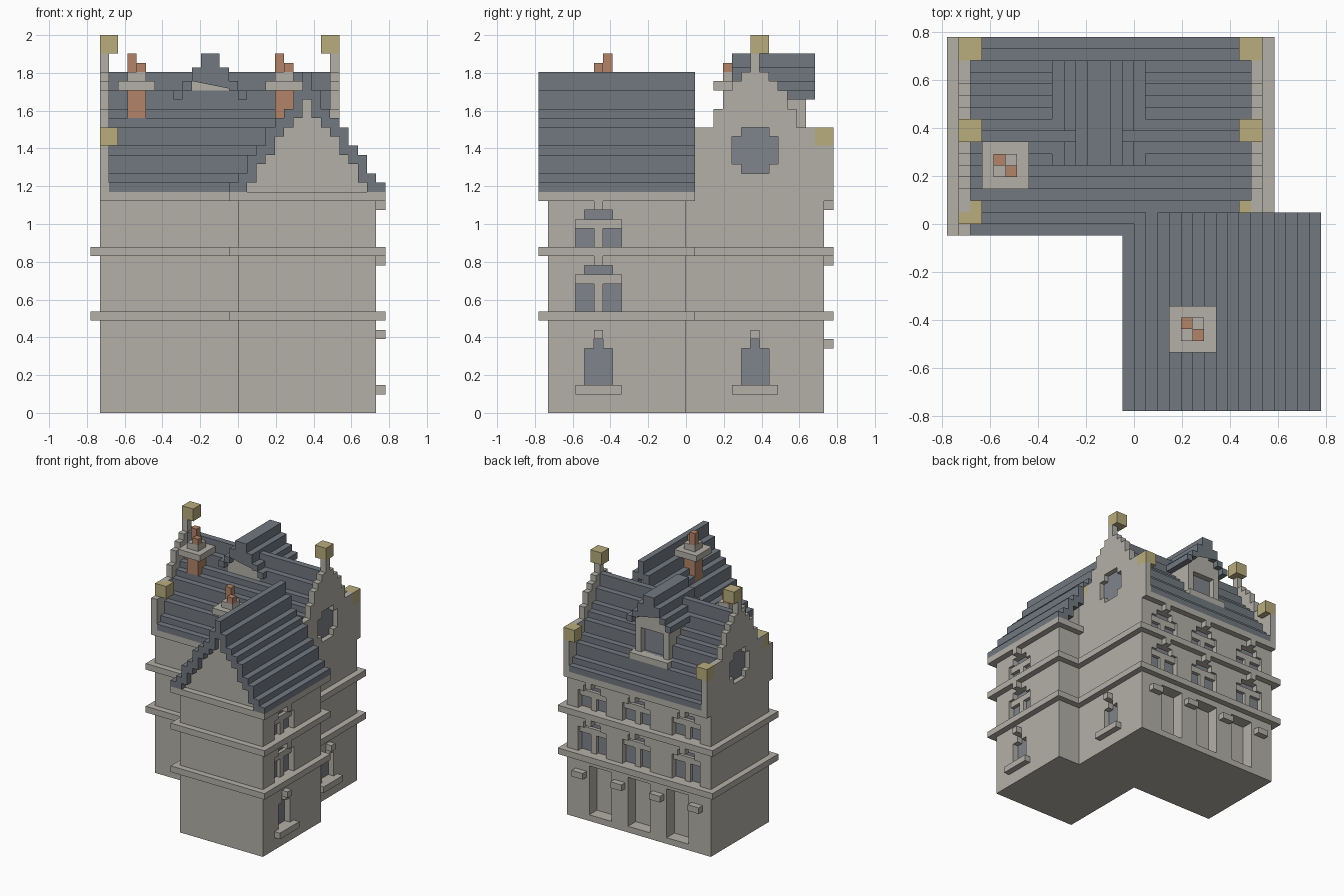
import bpy, bmesh

if "Cube" in bpy.data.objects:
    bpy.data.objects.remove(bpy.data.objects["Cube"])

V = 2 / 41  # one block; all sizes below are in blocks


def material(name, col):
    m = bpy.data.materials.new(name)
    m.diffuse_color = (*col, 1)
    m.use_nodes = True
    m.node_tree.nodes["Principled BSDF"].inputs["Base Color"].default_value = m.diffuse_color
    return m


STONE = material("pale stone", (0.456, 0.434, 0.386))
SLATE = material("slate", (0.168, 0.188, 0.216))
GLASS = material("window glass", (0.216, 0.231, 0.258))
GOLD = material("gold", (0.485, 0.413, 0.205))
BRICK = material("brick", (0.445, 0.231, 0.141))


def prism(name, pts, axis, a, b, mat):
    """Extrude a 2D outline along an axis from a to b."""
    place = {"x": lambda u, v, w: (w, u, v),
             "y": lambda u, v, w: (u, w, v),
             "z": lambda u, v, w: (u, v, w)}[axis]
    bm = bmesh.new()
    lo = [bm.verts.new([c * V for c in place(u, v, a)]) for u, v in pts]
    hi = [bm.verts.new([c * V for c in place(u, v, b)]) for u, v in pts]
    bm.faces.new(lo)
    bm.faces.new(hi)
    n = len(pts)
    for i in range(n):
        j = (i + 1) % n
        bm.faces.new((lo[i], lo[j], hi[j], hi[i]))
    bmesh.ops.recalc_face_normals(bm, faces=bm.faces)
    me = bpy.data.meshes.new(name)
    bm.to_mesh(me)
    bm.free()
    me.materials.append(mat)
    ob = bpy.data.objects.new(name, me)
    bpy.context.collection.objects.link(ob)
    return ob


def rect(u0, u1, v0, v1):
    return [(u0, v0), (u1, v0), (u1, v1), (u0, v1)]


def box(name, x0, x1, y0, y1, z0, z1, mat):
    return prism(name, rect(x0, x1, y0, y1), "z", z0, z1, mat)


def stepped(c, half, tops, base):
    """Symmetrical stepped gable outline, half width shrinking per step."""
    left, z = [], base
    for h, t in zip(half, tops):
        left += [(c - h, z), (c - h, t)]
        z = t
    return left + [(2 * c - u, v) for u, v in reversed(left)]


def cut(ob, cutters):
    """Cut openings and bake the result."""
    for c in cutters:
        m = ob.modifiers.new("opening", "BOOLEAN")
        m.operation, m.solver, m.object = "DIFFERENCE", "EXACT", c
        c.hide_render = True
    bpy.context.view_layer.update()
    dg = bpy.context.evaluated_depsgraph_get()
    me = bpy.data.meshes.new_from_object(ob.evaluated_get(dg))
    ob.modifiers.clear()
    ob.data = me
    for c in cutters:
        bpy.data.objects.remove(c)


# Walls: L-shaped block with string courses
walls = prism("walls", [(-15, 0), (0, 0), (0, -15), (15, -15), (15, 0),
                        (11, 0), (11, 15), (-15, 15)], "z", 0, 24, STONE)
COURSE = [(-16, -1), (-1, -1), (-1, -16), (16, -16), (16, 1),
          (12, 1), (12, 16), (-16, 16)]
for z in (10, 17):
    prism("string_course", COURSE, "z", z, z + 1, STONE)
prism("wing_cornice", rect(-1, 16, -16, 1), "z", 23, 24, STONE)
for y in (-1, 15):
    box("main_cornice", -14, 10, y, y + 1, 23, 24, STONE)

openings = []


def upper_window(axis, face, c, z, h):
    """Two-light window with a stepped head and a projecting keystone."""
    head = [(c - 2.5, z), (c + 2.5, z), (c + 2.5, z + h), (c + 1.5, z + h),
            (c + 1.5, z + h + 1), (c - 1.5, z + h + 1), (c - 1.5, z + h),
            (c - 2.5, z + h)]
    openings.append(prism("cutter", head, axis, face - 1, face + 1, STONE))
    prism("window_glass", head, axis, face - 1.2, face - 0.95, GLASS)
    tee = [(c - .5, z), (c + .5, z), (c + .5, z + h - 1), (c + 2.5, z + h - 1),
           (c + 2.5, z + h), (c - 2.5, z + h), (c - 2.5, z + h - 1),
           (c - .5, z + h - 1)]
    prism("window_mullion", tee, axis, face - 1, face - 0.4, STONE)
    prism("keystone", rect(c - .5, c + .5, z + h + 1, z + h + 2), axis,
          face - 0.5, face + 1, STONE)


def ground_window(face, c):
    outline = stepped(c, (1.5, .5), (7, 8), 3)
    openings.append(prism("cutter", outline, "x", face - 1, face + 1, STONE))
    prism("window_glass", outline, "x", face - 1.2, face - 0.95, GLASS)
    prism("keystone", rect(c - .5, c + .5, 8, 9), "x", face - .5, face + 1, STONE)
    prism("window_sill", rect(c - 2.5, c + 2.5, 2, 3), "x", face - .5, face + 1, STONE)


ground_window(15, -9.5)
ground_window(11, 7.5)
for z, h in ((11, 4), (18, 3)):
    upper_window("x", 15, -9.5, z, h)
    for x in (6.5, -1.5, -10.5):
        upper_window("y", 15, x, z, h)

# Ground-floor niches and corbels at the back
for x in (5, -2, -9):
    openings.append(box("cutter", x - 2, x + 2, 13, 16, 1, 9, STONE))
for x in (8.5, 1.5, -5.5, -12.5):
    box("corbel", x - 1, x + 1, 14.5, 16, 7, 8, STONE)
cut(walls, openings)

# Main and wing roofs, stepped courses
HALF = [8.5 - i for i in range(9)]
TOPS = [25, 26, 28, 29, 31, 32, 33, 35, 37]
OUTER = stepped(7.5, HALF, TOPS, 24)
INNER = stepped(7.5, HALF[2:], [t - 1 for t in TOPS[1:-1]], 24)
prism("main_roof", OUTER, "x", -14, 10, SLATE)
prism("wing_roof", OUTER + INNER[::-1], "y", -16, 1, SLATE)
prism("wing_gable", INNER, "y", -15, 0, STONE)

# Stepped end gables with round-ish windows and gold finials
GABLE = stepped(7.5, (8.5, 6.5, 4.5, 3.5, 2.5, 1.5, .5),
                (29, 31, 33, 35, 36, 37, 39), 23)
OCULUS = [(6, 26), (9, 26), (9, 27), (10, 27), (10, 30), (9, 30),
          (9, 31), (6, 31), (6, 30), (5, 30), (5, 27), (6, 27)]
for x0, fx in ((-15, -15), (10, 9)):
    gable = prism("end_gable", GABLE, "x", x0, x0 + 1, STONE)
    cut(gable, [prism("cutter", OCULUS, "x", x0 - 1, x0 + 2, STONE)])
    g = x0 + (0.8 if x0 < 0 else 0)
    prism("oculus_glass", OCULUS, "x", g, g + 0.2, GLASS)
    for y, z in ((0, 29), (7, 39), (14, 29)):
        box("finial", fx, fx + 2, y, y + 2, z, z + 2, GOLD)

# Dormer
dormer = prism("dormer_wall", stepped(-3, (3, 2, 1), (35, 36, 37), 28),
               "y", 6, 13, STONE)
cut(dormer, [box("cutter", -5, -1, 12, 14, 29, 33, STONE)])
box("dormer_glass", -5, -1, 11.9, 12.05, 29, 33, GLASS)
box("dormer_sill", -6.5, 0.5, 12.5, 14, 28, 29, STONE)
prism("dormer_roof",
      stepped(-3, (4, 3, 2, 1), (35, 36, 37.5, 39), 34)
      + stepped(-3, (3, 2, 1), (35, 36, 37), 34)[::-1], "y", 5, 14, SLATE)

# Chimneys with cap, block and two pots
for x, y in ((-12, 4), (4, -10)):
    box("chimney_stack", x, x + 2, y, y + 2, 28, 35, BRICK)
    box("chimney_cap", x - 1, x + 3, y - 1, y + 3, 35, 36, STONE)
    box("chimney_block", x, x + 2, y, y + 2, 36, 37, STONE)
    box("tall_pot", x, x + 1, y + 1, y + 2, 37, 39, BRICK)
    box("short_pot", x + 1, x + 2, y, y + 1, 37, 38, BRICK)
